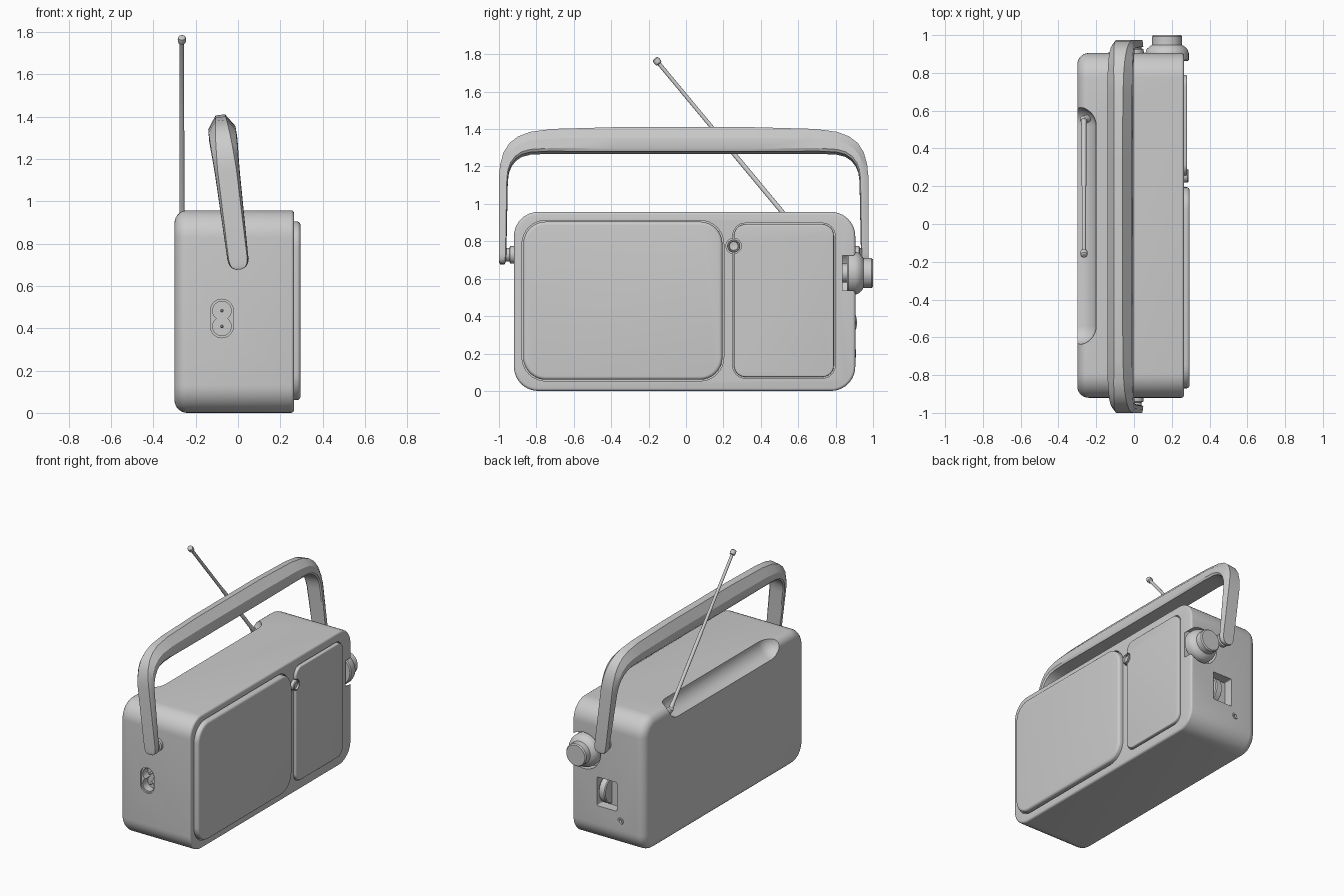
import bpy, bmesh
from math import sin, cos, pi, radians
from mathutils import Vector

if "Cube" in bpy.data.objects:
    bpy.data.objects.remove(bpy.data.objects["Cube"])


def loft(name, rings):
    """Skin a list of equal-length rings and cap both ends."""
    bm = bmesh.new()
    vs = [[bm.verts.new(p) for p in ring] for ring in rings]
    n = len(rings[0])
    for a, b in zip(vs, vs[1:]):
        for i in range(n):
            j = (i + 1) % n
            bm.faces.new((a[i], a[j], b[j], b[i]))
    bm.faces.new(vs[0])
    bm.faces.new(vs[-1])
    bmesh.ops.remove_doubles(bm, verts=bm.verts, dist=1e-5)
    bmesh.ops.recalc_face_normals(bm, faces=bm.faces)
    me = bpy.data.meshes.new(name)
    bm.to_mesh(me)
    bm.free()
    ob = bpy.data.objects.new(name, me)
    bpy.context.collection.objects.link(ob)
    return ob


def slab(name, u0, u1, v0, v1, r, profile, place=lambda u, v, d: (d, u, v), segs=8):
    """Rounded rectangle lofted through (depth, inset) pairs; faces +x by default."""
    rings = []
    for d, inset in profile:
        rr = max(r - inset, 0.002)
        ring = []
        for k, (cu, cv) in enumerate(((u1, v1), (u0, v1), (u0, v0), (u1, v0))):
            su, sv = (1 if cu == u1 else -1), (1 if cv == v1 else -1)
            for i in range(segs + 1):
                a = (k + i / segs) * pi / 2
                ring.append(Vector(place(cu - su * (inset + rr) + rr * cos(a),
                                         cv - sv * (inset + rr) + rr * sin(a), d)))
        rings.append(ring)
    return loft(name, rings)


def turned(name, centre, axis, profile, segs=32):
    """Lathe (radius, distance) pairs about an axis through centre."""
    q = Vector(axis).to_track_quat('Z', 'Y')
    c = Vector(centre)
    rings = [[c + q @ Vector((max(r, 1e-7 if 0 < i < len(profile) - 1 else 1e-4) * cos(2 * pi * k / segs),
                              max(r, 1e-4) * sin(2 * pi * k / segs), d))
              for k in range(segs)] for i, (r, d) in enumerate(profile)]
    return loft(name, rings)


def cut(ob, cutter, keep=False):
    m = ob.modifiers.new("cut", 'BOOLEAN')
    m.operation, m.solver, m.object = 'DIFFERENCE', 'EXACT', cutter
    bpy.context.view_layer.objects.active = ob
    bpy.ops.object.modifier_apply(modifier=m.name)
    if not keep:
        bpy.data.objects.remove(cutter)


def rounded(d0, d1, r, n=5):
    """Straight side from d0 rising to a rounded rim at d1."""
    return [(d0, 0)] + [(d1 - r + r * sin(i * pi / 2 / n), r - r * cos(i * pi / 2 / n)) for i in range(n + 1)]


def on_left(u, v, d):      # faces -y
    return (u, -d, v)


def on_right(u, v, d):     # faces +y
    return (u, d, v)


# body, strongly rounded at the back and crisp at the front
back = [(-d, i) for d, i in reversed(rounded(0, 0.30, 0.06, 7)[1:])]
body = slab("body", -0.92, 0.905, 0.0, 0.957, 0.13, back + rounded(0, 0.265, 0.015, 4)[1:], segs=10)

# antenna trough along the top back edge
R = 0.1
ends = [i * pi / 16 for i in range(9)]
capsule = [(R * sin(a), -0.54 - R * cos(a)) for a in ends] + [(R * cos(a), 0.52 + R * sin(a)) for a in ends]
cut(body, turned("trough_cutter", (-0.30, 0, 0.955), (0, 1, 0), capsule, 40))

# front panels sitting in shallow grooves
for name, y0, y1, z0, z1, r, top, edge in (
        ("speaker_panel", -0.87, 0.195, 0.06, 0.905, 0.12, 0.295, 0.018),
        ("dial_panel", 0.257, 0.79, 0.075, 0.89, 0.06, 0.281, 0.008)):
    g = 0.007
    cut(body, slab("groove_cutter", y0 - g, y1 + g, z0 - g, z1 + g, r + g, [(0.245, 0), (0.4, 0)]))
    panel = slab(name, y0, y1, z0, z1, r, rounded(0.235, top, edge))

# round button between the panels
hole = turned("button_cutter", (0.24, 0.255, 0.775), (1, 0, 0), [(0.041, 0), (0.041, 0.2)])
cut(body, hole, keep=True)
cut(panel, hole)
turned("front_button", (0, 0.255, 0.775), (1, 0, 0),
       [(0.035, 0.23), (0.035, 0.284), (0.031, 0.289), (0.026, 0.289), (0.023, 0.276), (0.0, 0.273)])

# tuning knob breaking through the front edge
knob = (0.175, 0, 0.63)
cut(body, turned("knob_cutter", knob, (0, 1, 0), [(0.13, 0.838), (0.13, 1.1)], 48))
turned("tuning_knob", knob, (0, 1, 0),
       [(0.05, 0.82), (0.05, 0.862), (0.108, 0.862), (0.115, 0.869), (0.115, 0.905), (0.108, 0.925),
        (0.09, 0.942), (0.08, 0.948), (0.08, 0.992), (0.073, 1.0)], 48)

# volume wheel in a slot
cut(body, slab("slot_cutter", -0.085, 0.072, 0.262, 0.468, 0.008, [(0.835, 0), (1.0, 0)], on_right, 3))
turned("volume_wheel", (0, 0.815, 0.365), (1, 0, 0),
       [(0.093, 0.003), (0.1, 0.009), (0.1, 0.049), (0.093, 0.055)], 40)

# earphone jack
jack = (-0.115, 0, 0.2)
cut(body, turned("jack_cutter", jack, (0, 1, 0), [(0.022, 0.86), (0.022, 1.0)], 24))
turned("jack_ring", jack, (0, 1, 0),
       [(0.0, 0.865), (0.011, 0.865), (0.011, 0.908), (0.021, 0.908), (0.024, 0.904), (0.021, 0.866), (0.0, 0.862)], 24)

# mains socket: shallow surround, figure-eight well and two pins
cut(body, slab("surround_cutter", -0.13, -0.022, 0.355, 0.537, 0.053, [(0.908, 0), (1.0, 0)], on_left))
for s in (-1, 1):
    c = (-0.076, 0, 0.446 + s * 0.037)
    cut(body, turned("well_cutter", c, (0, -1, 0), [(0.044, 0.85), (0.044, 1.0)]))
    turned("socket_pin", c, (0, -1, 0), [(0.008, 0.84), (0.008, 0.892), (0.004, 0.898)], 16)

# telescopic antenna with swivel
foot = Vector((-0.265, 0.555, 0.908))
tip = Vector((-0.265, -0.165, 1.775))
L = (tip - foot).length
turned("antenna", foot, tip - foot,
       [(0.013, -0.01), (0.015, 0.0), (0.015, 0.04), (0.0125, 0.045), (0.0125, 0.55), (0.0105, 0.555),
        (0.0105, L - 0.035), (0.018, L - 0.03), (0.02, L - 0.015), (0.018, L - 0.002), (0.01, L + 0.003)], 16)
turned("antenna_swivel", foot, (0.6, 0.1, -0.8),
       [(0.008, -0.018), (0.018, -0.012), (0.02, 0.0), (0.02, 0.09)], 20)

# carrying handle: outer (s, z), inner (s, z), half width, outer flat fraction
half = [(0.980, 0.677, 0.958, 0.677, 0.014, 0.9), (0.986, 0.687, 0.954, 0.687, 0.034, 0.9),
        (0.987, 0.702, 0.950, 0.702, 0.044, 0.9), (0.987, 0.728, 0.948, 0.728, 0.050, 0.88),
        (0.987, 1.15, 0.940, 1.13, 0.059, 0.75), (0.981, 1.21, 0.934, 1.175, 0.061, 0.68),
        (0.963, 1.275, 0.920, 1.21, 0.063, 0.6), (0.932, 1.325, 0.897, 1.24, 0.065, 0.52),
        (0.885, 1.362, 0.865, 1.262, 0.066, 0.45), (0.82, 1.387, 0.82, 1.274, 0.067, 0.4),
        (0.70, 1.403, 0.72, 1.279, 0.067, 0.36), (0.35, 1.413, 0.35, 1.277, 0.067, 0.34)]
stations = [(-1, *h) for h in half] + [(1, *h) for h in reversed(half)]
tilt, pivot_z, mid_y = radians(7), 0.725, -0.0125
rings = []
for sgn, so, zo, si, zi, hw, flat in stations:
    right = [(0.86, 0), (1, 0.12), (0.97, 0.55), (flat, 1)]
    ring = []
    for f, t in right + [(-f, t) for f, t in reversed(right)]:
        u, y = f * hw, mid_y + sgn * (si + (so - si) * t)
        w = zi + (zo - zi) * t - pivot_z
        ring.append(Vector((u * cos(tilt) - w * sin(tilt), y, pivot_z + u * sin(tilt) + w * cos(tilt))))
    rings.append(ring)
loft("handle", rings)

# handle pivots
for sgn, y in ((-1, 0.915), (1, 0.9)):
    turned("handle_pivot", (0.005, sgn * y, 0.728), (0, sgn, 0),
           [(0.046, -0.02), (0.046, 0.025), (0.036, 0.03), (0.036, 0.06)], 24)

# smooth shading with crisp edges
bpy.ops.object.select_all(action='DESELECT')
for ob in bpy.context.scene.objects:
    ob.select_set(True)
bpy.context.view_layer.objects.active = body
bpy.ops.object.shade_smooth_by_angle(angle=radians(32))
